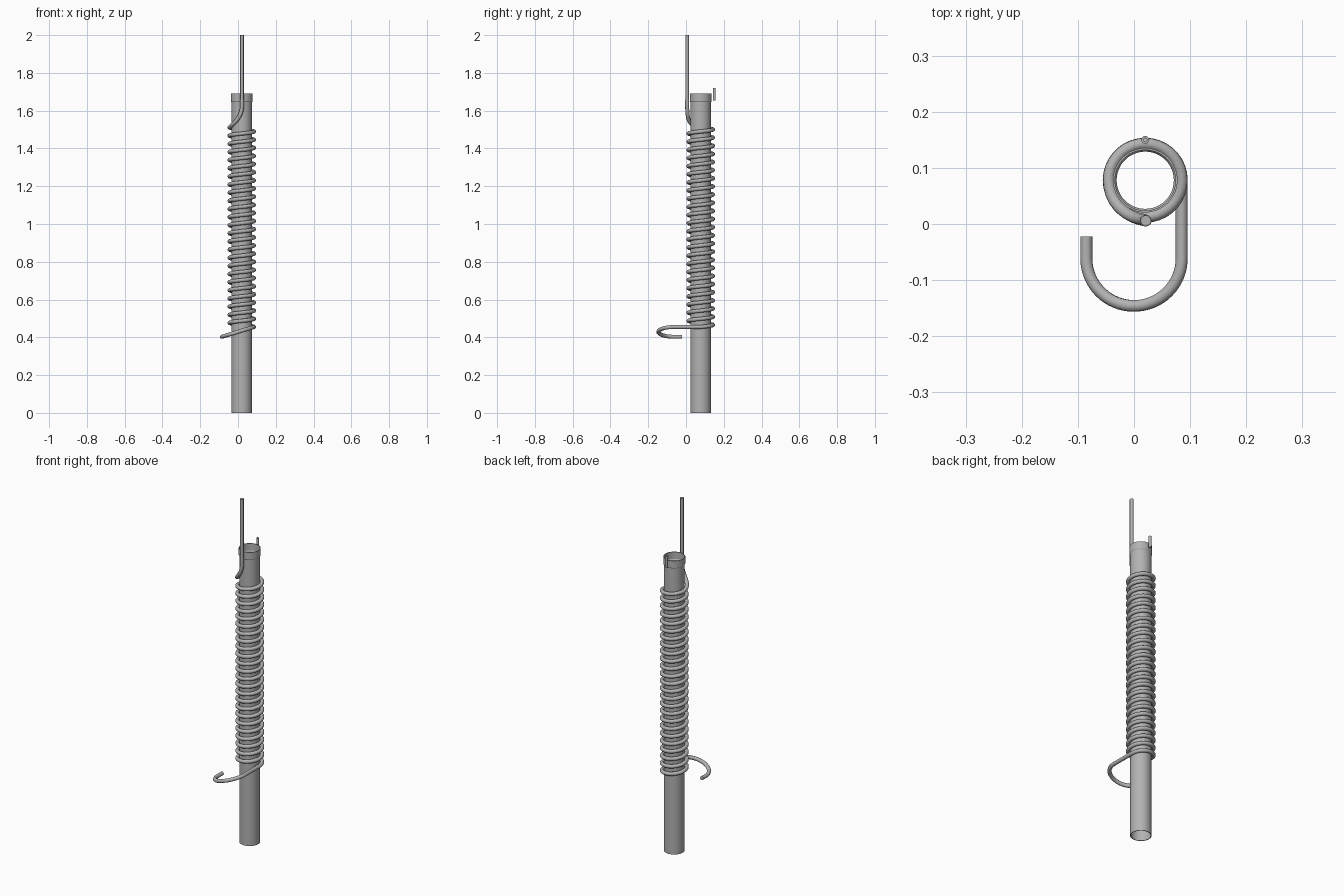
import bpy
import bmesh
from math import sin, cos, pi
from mathutils import Vector

cube = bpy.data.objects.get("Cube")
if cube:
    bpy.data.objects.remove(cube, do_unlink=True)

# Single plain metal colour
metal = bpy.data.materials.new("grey_metal")
metal.use_nodes = True
GREY = (0.45, 0.45, 0.45, 1)
metal.diffuse_color = GREY
metal.node_tree.nodes["Principled BSDF"].inputs["Base Color"].default_value = GREY

CX, CY = 0.02, 0.078      # tube axis
COIL_R, WIRE_R = 0.065, 0.0107
PITCH, Z_LOW, TURNS = 0.0431, 0.455, 24.5


def link(name, data):
    obj = bpy.data.objects.new(name, data)
    bpy.context.collection.objects.link(obj)
    data.materials.append(metal)
    return obj


def wire(name, points, radius):
    """Round wire swept along a list of points."""
    curve = bpy.data.curves.new(name, "CURVE")
    curve.dimensions = "3D"
    curve.bevel_depth = radius
    curve.bevel_resolution = 3
    curve.use_fill_caps = True
    spline = curve.splines.new("POLY")
    spline.points.add(len(points) - 1)
    for p, co in zip(spline.points, points):
        p.co = (*co, 1)
    spline.use_smooth = True
    return link(name, curve)


def lathe(name, profile, x, y, sides=48):
    """Closed radius/height profile spun around a vertical axis."""
    bm = bmesh.new()
    rings = [[bm.verts.new((x + r * cos(2 * pi * i / sides),
                            y + r * sin(2 * pi * i / sides), z))
              for i in range(sides)] for r, z in profile]
    for a, b in zip(rings, rings[1:] + rings[:1]):
        for i in range(sides):
            j = (i + 1) % sides
            bm.faces.new((a[i], a[j], b[j], b[i]))
    bmesh.ops.recalc_face_normals(bm, faces=bm.faces)
    mesh = bpy.data.meshes.new(name)
    bm.to_mesh(mesh)
    bm.free()
    obj = link(name, mesh)
    bpy.ops.object.select_all(action="DESELECT")
    obj.select_set(True)
    bpy.context.view_layer.objects.active = obj
    bpy.ops.object.shade_smooth_by_angle()
    return obj


# Open tube with a slightly wider collar at the top
lathe("tube", [(0.0545, 0), (0.0545, 1.645), (0.0575, 1.65), (0.0575, 1.69),
               (0.054, 1.69), (0.054, 1.65), (0.051, 1.645), (0.051, 0)], CX, CY)

# Small locating pin behind the collar
lathe("rear_pin", [(0.007, 1.655), (0.007, 1.72), (0.003, 1.72), (0.003, 1.655)],
      CX, 0.15, 16)

# Hooked lower end: short tail, half circle, straight run to the coil
HOOK_R, HOOK_Y = 0.085, -0.061


def hook_z(x):
    return 0.403 + (x + HOOK_R) / (2 * HOOK_R) * (Z_LOW - 0.403)


flat = [(-HOOK_R, -0.022)]
flat += [(HOOK_R * cos(pi + pi * i / 32), HOOK_Y + HOOK_R * sin(pi + pi * i / 32))
         for i in range(33)]
path = [Vector((x, y, hook_z(x))) for x, y in flat]

# Coil rising counter-clockwise
STEPS = 36
for i in range(int(TURNS * STEPS) + 1):
    a = 2 * pi * i / STEPS
    path.append(Vector((CX + COIL_R * cos(a), CY + COIL_R * sin(a),
                        Z_LOW + PITCH * i / STEPS)))

# Upper end sweeps round the front and bends up into a straight rod
ROD_Y, z_end = 0.006, path[-1].z
rod_x = CX + 0.001
for i in range(1, 13):
    t = i / 12
    a = pi + 0.5 * pi * sin(t * pi / 2)
    r = COIL_R + t * (CY - ROD_Y - COIL_R)
    path.append(Vector((rod_x + r * cos(a), CY + r * sin(a),
                        z_end + 0.012 * t + 0.1 * (1 - cos(t * pi / 2)))))
path.append(Vector((rod_x, ROD_Y, 1.66)))
wire("coiled_wire", path, WIRE_R)

# Thinner straight rod at the top
wire("top_rod", [(rod_x, ROD_Y, 1.62), (rod_x, ROD_Y, 2.0)], 0.0095)
